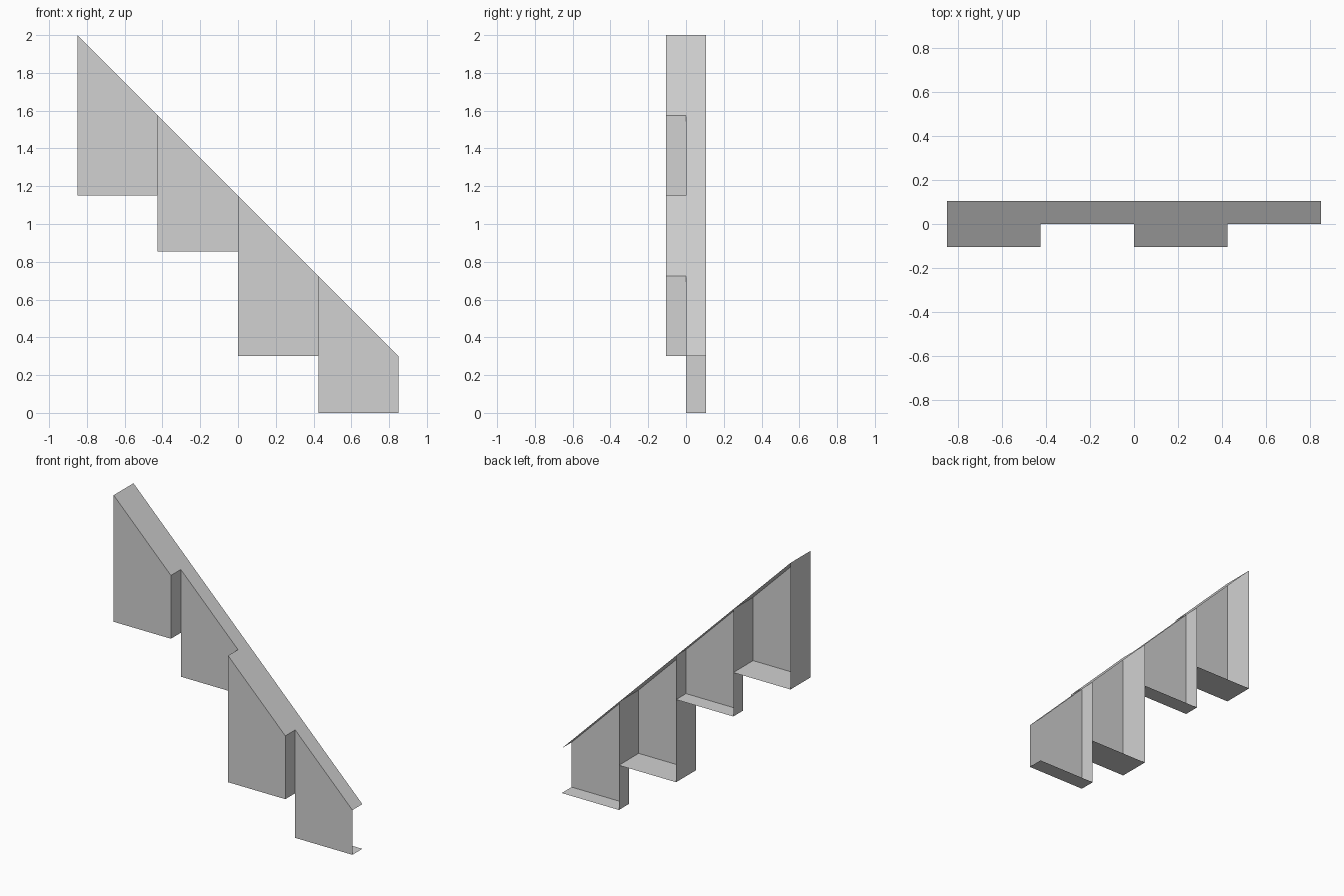
import bpy

cube = bpy.data.objects.get("Cube")
if cube:
    bpy.data.objects.remove(cube, do_unlink=True)

grey = bpy.data.materials.new("plain_grey")
grey.use_nodes = True
GREY = (0.64, 0.64, 0.64, 1)
grey.diffuse_color = GREY
grey.node_tree.nodes["Principled BSDF"].inputs["Base Color"].default_value = GREY

WIDTH = 0.425          # width of one bay
BACK = 0.105           # open rear edge
# each bay: front plane y, underside z
BAYS = [(-0.105, 1.15), (0.0, 0.855), (-0.105, 0.30), (0.0, 0.0)]


def top(x):
    """Height of the sloping top at x."""
    return 1.15 - x


def sheet(name, points):
    """A single flat sheet; its points run anticlockwise seen from outside."""
    mesh = bpy.data.meshes.new(name)
    mesh.from_pydata(points, [], [list(range(len(points)))])
    mesh.materials.append(grey)
    obj = bpy.data.objects.new(name, mesh)
    bpy.context.collection.objects.link(obj)
    return obj


for i, (front, low) in enumerate(BAYS):
    x0 = (i - 2) * WIDTH
    x1 = x0 + WIDTH
    n = i + 1

    # front panel with slanted upper edge
    sheet(f"front_panel_{n}", [(x0, front, low), (x1, front, low),
                               (x1, front, top(x1)), (x0, front, top(x0))])
    # underside
    sheet(f"underside_{n}", [(x0, front, low), (x0, BACK, low),
                             (x1, BACK, low), (x1, front, low)])
    # sloping top
    sheet(f"sloping_top_{n}", [(x0, front, top(x0)), (x1, front, top(x1)),
                               (x1, BACK, top(x1)), (x0, BACK, top(x0))])

    # upright wall on the high side, covering the sections of both bays it joins
    outline = [(BACK, top(x0)), (BACK, low), (front, low)]
    if i and BAYS[i - 1][0] < front:
        prev_front, prev_low = BAYS[i - 1]
        outline += [(front, prev_low), (prev_front, prev_low), (prev_front, top(x0))]
        outline.reverse()
    else:
        outline.append((front, top(x0)))
    sheet(f"upright_wall_{n}", [(x0, y, z) for y, z in outline])
